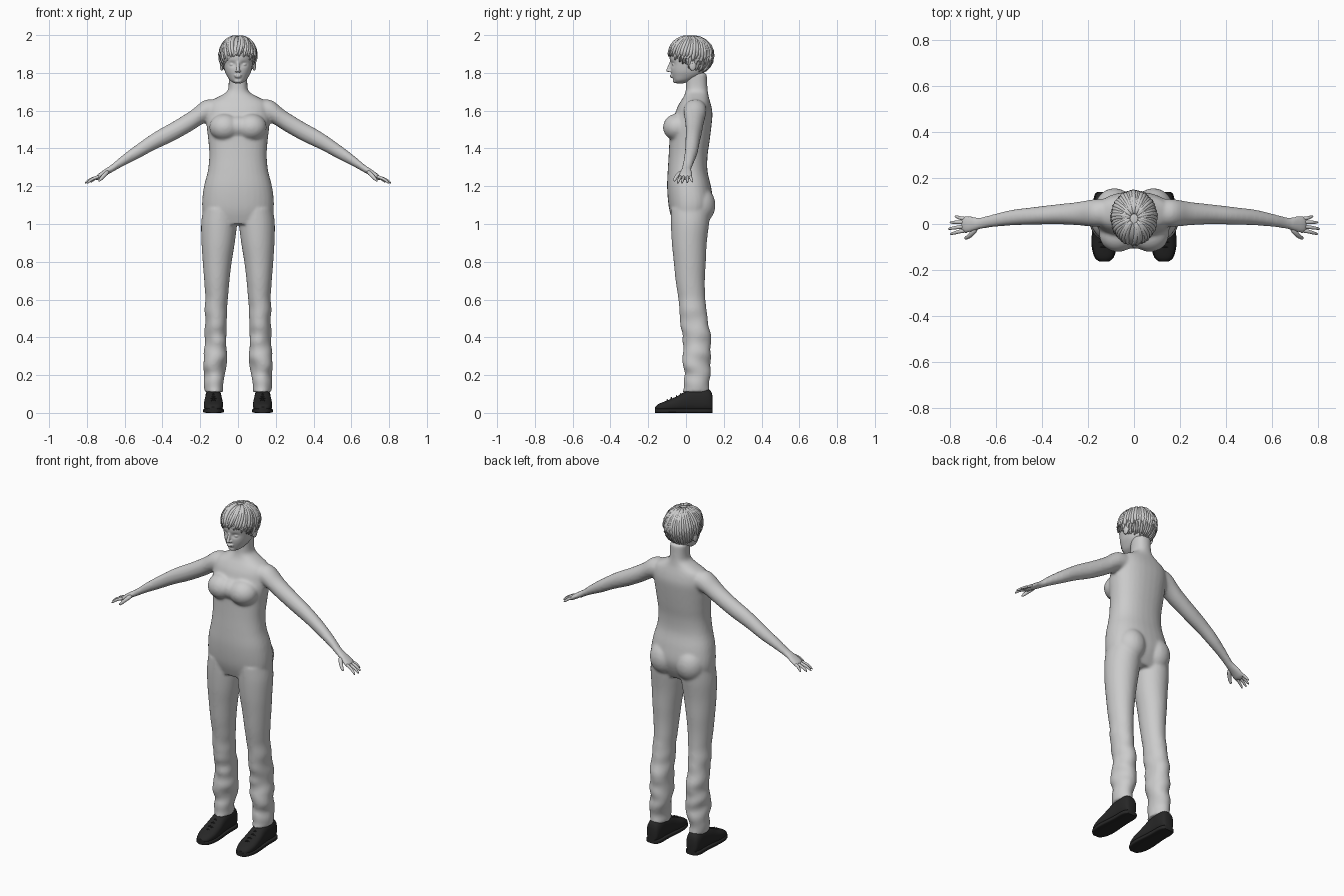
import bpy, bmesh, math
from mathutils import Vector, Matrix, noise

cube = bpy.data.objects.get("Cube")
if cube:
    bpy.data.objects.remove(cube, do_unlink=True)


def material(name, value):
    m = bpy.data.materials.new(name)
    m.use_nodes = True
    m.diffuse_color = (value, value, value, 1)
    m.node_tree.nodes["Principled BSDF"].inputs["Base Color"].default_value = m.diffuse_color
    return m


grey = material("light grey", 0.6)
black = material("shoe black", 0.02)


def spline(a, b, c, d, t):
    return 0.5 * (2 * b + (c - a) * t + (2 * a - 5 * b + 4 * c - d) * t * t
                  + (3 * b - a - 3 * c + d) * t ** 3)


def skin(bm, rings):
    """Bridge rings of points into a closed skin."""
    loops = [[bm.verts.new(p) for p in ring] for ring in rings]
    n = len(loops[0])
    for a, b in zip(loops, loops[1:]):
        for i in range(n):
            j = (i + 1) % n
            bm.faces.new((a[i], a[j], b[j], b[i]))
    bm.faces.new(loops[0])
    bm.faces.new(loops[-1])


def loft(bm, rows, axis="z", n=32, power=2.0, steps=4):
    """Rows are (position, centre 1, centre 2, radius 1, radius 2)."""
    order = {"z": (1, 2, 0), "x": (0, 1, 2), "y": (1, 0, 2)}[axis]
    rows = [Vector(r) for r in rows]
    padded = [rows[0]] + rows + [rows[-1]]
    dense = [spline(*padded[i:i + 4], s / steps)
             for i in range(len(rows) - 1) for s in range(steps)] + [rows[-1]]
    rings = []
    for t, c1, c2, r1, r2 in dense:
        ring = []
        for k in range(n):
            u = math.tau * k / n
            c, s = math.cos(u), math.sin(u)
            p = (t, c1 + r1 * math.copysign(abs(c) ** (2 / power), c),
                 c2 + r2 * math.copysign(abs(s) ** (2 / power), s))
            ring.append([p[i] for i in order])
        rings.append(ring)
    skin(bm, rings)


def upright(bm, rows, **kw):
    """Rows are (height, centre x, half width, front, back)."""
    loft(bm, [(z, x, (f + b) / 2, w, (b - f) / 2) for z, x, w, f, b in rows], **kw)


def tube(bm, points, radii, n=10, side=None):
    points = [Vector(p) for p in points]
    rings = []
    for i, (p, r) in enumerate(zip(points, radii)):
        d = (points[min(i + 1, len(points) - 1)] - points[max(i - 1, 0)]).normalized()
        u = d.cross(side or Vector((0.1, 0.2, 1))).normalized()
        v = d.cross(u)
        rings.append([p + r * (u * math.cos(math.tau * k / n) + v * math.sin(math.tau * k / n))
                      for k in range(n)])
    skin(bm, rings)


def ball(bm, centre, radii):
    m = Matrix.Translation(centre) @ Matrix.Diagonal((*radii, 1))
    bmesh.ops.create_uvsphere(bm, u_segments=24, v_segments=16, radius=1, matrix=m)


def mirror(bm):
    new = bmesh.ops.duplicate(bm, geom=bm.verts[:] + bm.edges[:] + bm.faces[:])["geom"]
    for v in new:
        if isinstance(v, bmesh.types.BMVert):
            v.co.x *= -1


def finish(name, bm, mat, voxel=0, smooth=0):
    bmesh.ops.recalc_face_normals(bm, faces=bm.faces[:])
    for f in bm.faces:
        f.smooth = True
    me = bpy.data.meshes.new(name)
    bm.to_mesh(me)
    bm.free()
    me.materials.append(mat)
    ob = bpy.data.objects.new(name, me)
    bpy.context.collection.objects.link(ob)
    if voxel:
        r = ob.modifiers.new("blend", "REMESH")
        r.mode, r.voxel_size, r.use_smooth_shade = "VOXEL", voxel, True
        s = ob.modifiers.new("soften", "SMOOTH")
        s.factor, s.iterations = 0.5, smooth
    return ob


# Body: trouser legs with soft folds, arms, bust and seat, then the torso
bm = bmesh.new()
upright(bm, [(1.08, .095, .09, -.08, .13), (1.0, .1, .095, -.08, .122), (.9, .105, .088, -.075, .11),
             (.8, .11, .077, -.065, .105), (.7, .112, .067, -.055, .1), (.6, .113, .06, -.04, .103),
             (.5, .115, .06, -.03, .115), (.4, .116, .061, -.02, .13), (.3, .12, .062, -.015, .13),
             (.2, .125, .053, -.01, .128), (.11, .127, .043, -.018, .125)], steps=6)
for v in bm.verts:
    fold = max(0, min(1, (.65 - v.co.z) / .25))
    push = noise.noise(Vector((v.co.x * 9, v.co.y * 9, v.co.z * 16))) * .014 * fold
    v.co += Vector((v.co.x - .117, v.co.y - .05, 0)).normalized() * push
loft(bm, [(.08, .05, 1.605, .06, .045), (.17, .048, 1.598, .06, .06), (.25, .045, 1.545, .05, .055),
          (.34, .042, 1.492, .043, .052), (.44, .035, 1.44, .038, .047), (.53, .028, 1.385, .034, .04),
          (.61, .015, 1.335, .028, .03), (.67, .003, 1.293, .026, .021), (.7, 0, 1.275, .033, .019),
          (.735, -.003, 1.252, .038, .017), (.752, -.003, 1.243, .032, .012)], axis="x")
ball(bm, (.07, -.045, 1.512), (.082, .077, .072))
ball(bm, (.085, .07, 1.1), (.085, .086, .1))
mirror(bm)
ball(bm, (0, -.045, 1.515), (.08, .064, .06))
upright(bm, [(1.0, 0, .17, -.065, .1), (1.06, 0, .186, -.085, .13), (1.12, 0, .19, -.095, .143),
             (1.2, 0, .18, -.1, .132), (1.28, 0, .16, -.097, .114), (1.36, 0, .152, -.092, .114),
             (1.44, 0, .157, -.088, .125), (1.52, 0, .166, -.085, .135), (1.58, 0, .168, -.06, .14),
             (1.62, 0, .165, -.045, .135), (1.65, 0, .148, -.028, .127), (1.675, 0, .1, -.012, .12),
             (1.7, 0, .06, -.003, .116), (1.73, 0, .05, 0, .113), (1.8, 0, .05, 0, .11)], power=2.3)
finish("body", bm, grey, .008, 6)

# Fingers and thumbs
bm = bmesh.new()
for y0, mid, tip in [(-.03, (.778, -.038, 1.236), (.803, -.045, 1.212)),
                     (-.012, (.785, -.017, 1.237), (.812, -.022, 1.214)),
                     (.008, (.78, .007, 1.237), (.804, .007, 1.216)),
                     (.024, (.762, .028, 1.238), (.782, .035, 1.22))]:
    tube(bm, [(.73, y0, 1.253), (.752, y0, 1.246), mid, tip], [.009, .009, .008, .005])
tube(bm, [(.685, -.015, 1.28), (.705, -.042, 1.262), (.722, -.057, 1.243), (.738, -.064, 1.225)],
     [.013, .012, .01, .006])
mirror(bm)
finish("fingers", bm, grey).modifiers.new("round", "SUBSURF").levels = 1

# Head with sunken eye sockets, lids, nose, lips, chin and ears
bm = bmesh.new()
upright(bm, [(1.745, 0, .02, -.055, -.01), (1.76, 0, .042, -.065, .03), (1.785, 0, .059, -.074, .08),
             (1.81, 0, .07, -.079, .1), (1.85, 0, .078, -.083, .12), (1.9, 0, .083, -.086, .128),
             (1.95, 0, .07, -.06, .11), (1.98, 0, .04, -.02, .07)], n=48, power=2.2, steps=6)
for v in bm.verts:
    if v.co.y < 0:
        d = ((abs(v.co.x) - .031) / .018) ** 2 + ((v.co.z - 1.846) / .013) ** 2
        v.co.y += .011 * math.exp(-d)
for s in (-1, 1):
    ball(bm, (s * .031, -.063, 1.844), (.014, .011, .008))
    ball(bm, (s * .086, .035, 1.84), (.01, .02, .03))
    ball(bm, (s * .009, -.085, 1.809), (.007, .009, .006))
tube(bm, [(0, -.08, 1.858), (0, -.088, 1.835), (0, -.096, 1.813)], [.007, .008, .01])
ball(bm, (0, -.094, 1.812), (.009, .012, .008))
ball(bm, (0, -.076, 1.787), (.02, .011, .005))
ball(bm, (0, -.074, 1.779), (.017, .011, .006))
ball(bm, (0, -.056, 1.758), (.022, .014, .013))
finish("head", bm, grey, .004, 3)

# Hair: cap with a face opening, covered by swept locks
centre, radii = Vector((0, .024, 1.888)), Vector((.094, .115, .106))


def scalp(phi, theta, lift=1.0):
    d = Vector((math.sin(theta) * math.sin(phi), -math.sin(theta) * math.cos(phi), math.cos(theta)))
    return centre + lift * Vector(a * b for a, b in zip(d, radii))


def hair_end(phi):
    """Polar angle where the hair stops: short at the fringe, long at the nape."""
    side = (1 - math.cos(phi)) / 2
    return 1.52 - .12 * math.sin(phi) + .95 * min(1, side * 1.5)


bm = bmesh.new()
skin(bm, [[scalp(math.tau * k / 48, .04 + (hair_end(math.tau * k / 48) - .04) * i / 16)
           for k in range(48)] for i in range(17)])
for i in range(44):
    phi = math.tau * i / 44
    end = hair_end(phi) + .09 * math.sin(i * 2.4)
    sweep = .45 * math.cos(phi / 2)
    path, size = [], []
    for k in range(9):
        t = k / 8
        path.append(scalp(phi + sweep * (1 - t) - .1, .18 + (end - .18) * t, 1.0 + .015 * math.sin(i * 1.7)))
        size.append(.0035 + .0085 * math.sin(math.pi * min(1, t * .9 + .08)))
    tube(bm, path, size, n=8)
finish("hair", bm, grey)

# Shoes with soles and laces
outline = [(-.163, .018, .03), (-.145, .038, .045), (-.1, .05, .064), (-.05, .05, .085), (0, .046, .113),
           (.05, .043, .128), (.1, .043, .13), (.13, .036, .115), (.14, .024, .09)]
bm = bmesh.new()
loft(bm, [(y, .13, h / 2 + .004, w, h / 2 - .002) for y, w, h in outline], axis="y", power=2.5)
for y, w, h in outline[2:5]:
    for dy in (0, .022):
        z = h + .005 + dy * .5
        tube(bm, [(.13 - w * .5, y + dy, z - .012), (.13, y + dy, z), (.13 + w * .5, y + dy, z - .012)],
             [.004] * 3, n=6)
mirror(bm)
finish("shoes", bm, black)
bm = bmesh.new()
loft(bm, [(y, .13, .012, w + .004, .012) for y, w, h in outline], axis="y", power=5)
mirror(bm)
finish("soles", bm, black)
bpy.ops.object.select_all(action="DESELECT")
for name in ("shoes", "soles"):
    bpy.data.objects[name].select_set(True)
bpy.context.view_layer.objects.active = bpy.data.objects["soles"]
bpy.ops.object.shade_smooth_by_angle(angle=math.radians(40))
